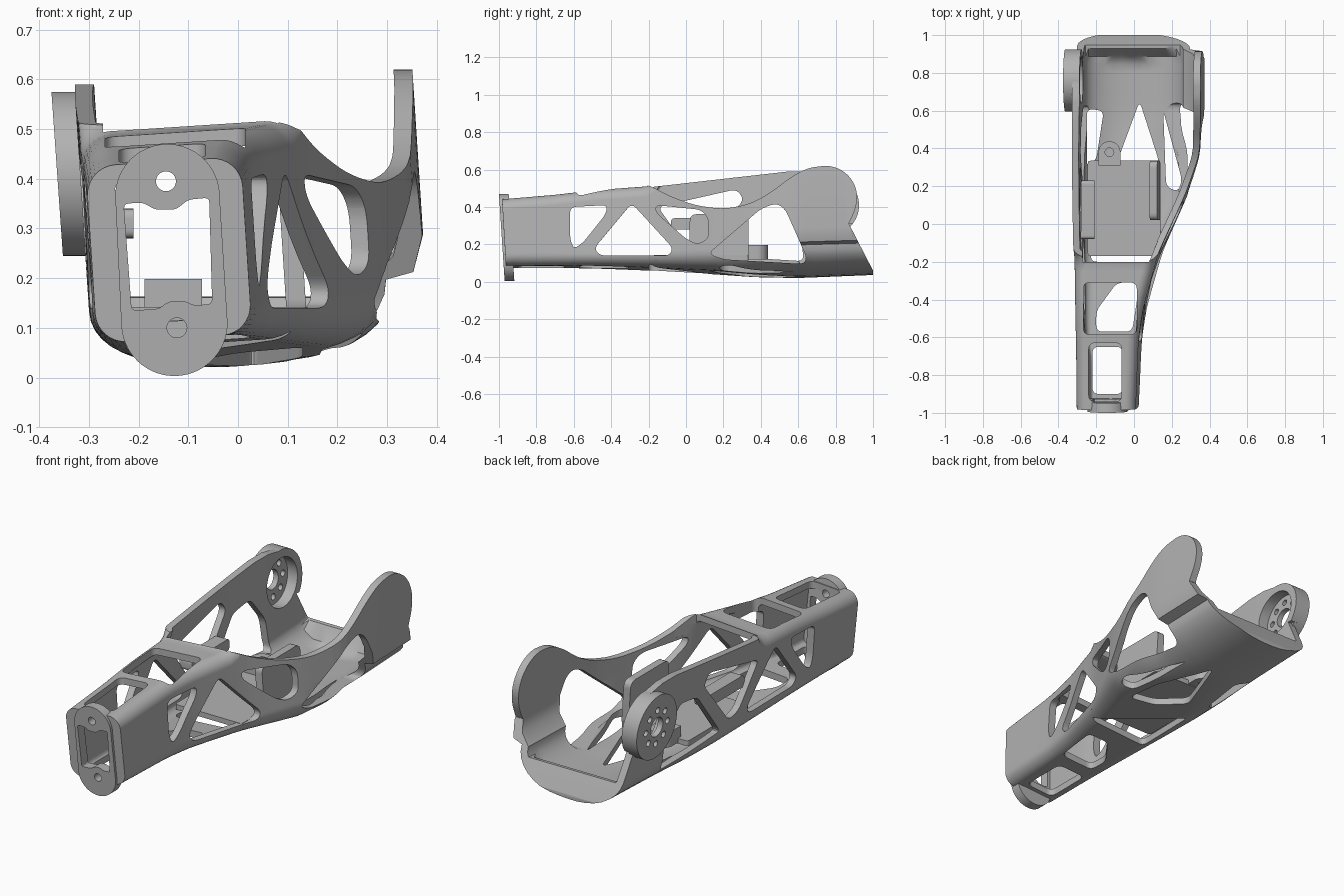
import bpy, bmesh, math
from mathutils import Vector

if "Cube" in bpy.data.objects:
    bpy.data.objects.remove(bpy.data.objects["Cube"], do_unlink=True)

grey = bpy.data.materials.new("plain grey")
grey.use_nodes = True
grey.diffuse_color = (.45, .45, .45, 1)
grey.node_tree.nodes["Principled BSDF"].inputs["Base Color"].default_value = (.45, .45, .45, 1)


def make(name, bm):
    bmesh.ops.recalc_face_normals(bm, faces=bm.faces)
    mesh = bpy.data.meshes.new(name)
    bm.to_mesh(mesh)
    bm.free()
    obj = bpy.data.objects.new(name, mesh)
    bpy.context.scene.collection.objects.link(obj)
    mesh.materials.append(grey)
    return obj


def rounded(points, r=.035, steps=5):
    """Replace each corner of a polygon with a small curve."""
    out, n = [], len(points)
    for i in range(n):
        a, p, b = (Vector(points[k % n]) for k in (i - 1, i, i + 1))
        u = p + (a - p).normalized() * min(r, (a - p).length * .45)
        v = p + (b - p).normalized() * min(r, (b - p).length * .45)
        for s in range(steps + 1):
            t = s / steps
            out.append(u * (1 - t) ** 2 + p * 2 * t * (1 - t) + v * t * t)
    return out


def softened(points):
    """Round an open line, keeping its two ends."""
    return [points[0]] + rounded(points, .08)[6:-6] + [points[-1]]


def arc(cx, cy, r, start=0, end=360, n=32):
    full = end - start == 360
    angles = [math.radians(start + (end - start) * i / (n if full else n - 1)) for i in range(n)]
    return [(cx + r * math.cos(a), cy + r * math.sin(a)) for a in angles]


def rect(a, b, c, d):
    return [(a, c), (b, c), (b, d), (a, d)]


def clamp(v):
    return max(0, min(1, v))


def prism(name, axis, points, lo, hi):
    """Extrude a flat outline along one axis."""
    place = {"x": lambda p, h: (h, p[0], p[1]),
             "y": lambda p, h: (p[0], h, p[1]),
             "z": lambda p, h: (p[0], p[1], h)}[axis]
    bm = bmesh.new()
    rings = [[bm.verts.new(place(p, h)) for p in points] for h in (lo, hi)]
    for ring in rings:
        bm.faces.new(ring)
    n = len(points)
    for i in range(n):
        j = (i + 1) % n
        bm.faces.new((rings[0][i], rings[0][j], rings[1][j], rings[1][i]))
    return make(name, bm)


def finish(obj, cutters=(), warp=None):
    """Cut the openings, bend the result into place and set the shading."""
    for c in cutters:
        c.hide_render = True
        mod = obj.modifiers.new("cut", "BOOLEAN")
        mod.operation, mod.solver, mod.object = "DIFFERENCE", "EXACT", c
    bpy.context.view_layer.update()
    deps = bpy.context.evaluated_depsgraph_get()
    mesh = bpy.data.meshes.new_from_object(obj.evaluated_get(deps))
    obj.modifiers.clear()
    obj.data = mesh
    for c in cutters:
        bpy.data.objects.remove(c, do_unlink=True)
    if warp:
        for v in mesh.vertices:
            v.co = warp(v.co.copy())
    bpy.ops.object.select_all(action="DESELECT")
    obj.select_set(True)
    bpy.context.view_layer.objects.active = obj
    bpy.ops.object.shade_smooth_by_angle(angle=math.radians(32))
    obj.modifiers.new("even shading", "WEIGHTED_NORMAL").keep_sharp = True


# Body sections: y, left, right, bottom, top, corner width, corner height, wall
KEYS = [
    (-1.1, -.295, .012, .078, .425, .06, .06, .057),
    (-.68, -.297, .03, .08, .46, .06, .06, .055),
    (-.6, -.298, .035, .08, .47, .06, .06, .035),
    (-.45, -.3, .058, .077, .485, .07, .06, .035),
    (-.16, -.303, .14, .067, .503, .09, .07, .035),
    (-.08, -.305, .173, .062, .7, .1, .08, .035),
    (.16, -.307, .28, .05, .75, .13, .1, .035),
    (.37, -.307, .356, .033, .75, .2, .13, .035),
    (.6, -.305, .373, .025, .75, .27, .155, .038),
    (1.1, -.305, .373, .045, .75, .28, .15, .038)]


def linear(y):
    y = min(max(y, KEYS[0][0]), KEYS[-1][0])
    for a, b in zip(KEYS, KEYS[1:]):
        if y <= b[0]:
            t = (y - a[0]) / (b[0] - a[0])
            return [p + (q - p) * t for p, q in zip(a[1:], b[1:])]


def section(y, inner):
    samples = [linear(y + d) for d in (-.04, -.02, 0, .02, .04)]
    xl, xr, zb, zt, rx, rz, wall = (sum(s) / 5 for s in zip(*samples))
    mid, top = (xl + xr) / 2, .06
    t = wall if inner else 0
    v = min(t, .035)
    step = .08 * clamp((y - .16) / .34)
    xl, xr, zb, zt = xl + t, xr - t, zb + v, zt - v
    rx, rz, top = max(rx - t, .015), max(rz - v, .015), max(top - t, .015)
    corners = [(xr - top, zt - top, top, top), (xl + top, zt - top, top, top),
               (xl + rx, zb + rz, rx, rz), (xr - step - rx, zb + rz, rx, rz)]
    flat = []
    for k, (cx, cz, a, b) in enumerate(corners):
        for i in range(9):
            w = math.radians(90 * k + 90 * i / 8)
            flat.append((cx + a * math.cos(w), cz + b * math.sin(w)))
    # outward ledge below the right cuff wall
    ledge = zb + rz + v
    flat += [(xr - step * .3, ledge + .012), (xr, ledge + .085)]
    lean = .06 * clamp((-.85 - y) / .1)
    # the cuff floor curls up into a straight lip at the open end
    floor = .135 * clamp((y - .8) / .13) ** 2 + .03 if inner else 0
    return [(x - .065 * (z - .26), y + lean * (.45 - z), max(floor, z + .065 * (x - mid)))
            for x, z in flat]


# Hollow body lofted along its length
bm = bmesh.new()
stations = [-.985 + 2.035 * i / 50 for i in range(51)]
skins = [[[bm.verts.new(p) for p in section(y, inner)] for y in stations] for inner in (False, True)]
count = len(skins[0][0])
for i in range(count):
    j = (i + 1) % count
    for skin in skins:
        for a, b in zip(skin, skin[1:]):
            bm.faces.new((a[i], a[j], b[j], b[i]))
    for end in (0, -1):
        o, n = skins[0][end], skins[1][end]
        bm.faces.new((o[i], o[j], n[j], n[i]))
bmesh.ops.triangulate(bm, faces=bm.faces)
body = make("forearm_body", bm)

# Rims of the two side walls and the slanted cuff end
DISC = (.76, .41)
outside = [(1.2, .31), (1.2, 1), (-.2, 1)]
left_rim = [(-.2, .505), (.55, .59), (.66, .59)] + arc(*DISC, .165, -36.5, 95)[::-1]
right_rim = softened([(-.2, .516), (-.15, .492), (-.08, .455), (.05, .408), (.2, .388), (.34, .415),
                      (.45, .475), (.56, .56), (.65, .608)] + arc(.745, .45, .17, -5, 95, 14)[::-1]
                     + [(.905, .385), (.87, .31)])
cuff_end = [(.87, .312), (1, .06), (1, -.2), (1.2, -.2), (1.2, .312)]
cuts = [prism("cutter", "x", left_rim + outside, -.6, .02),
        prism("cutter", "x", right_rim + outside, .02, .6),
        prism("cutter", "x", cuff_end, -.7, .7),
        prism("cutter", "z", [(-.272, -.2), (.08, -.2), (.125, -.09), (-.272, -.09)], .42, .9)]

# Truss windows in the walls, floor and roof
front_window = [(-.62, .4), (-.42, .41), (-.43, .36), (-.55, .21), (-.6, .175), (-.62, .23)]
triangle = [(-.29, .42), (-.49, .18), (-.46, .14), (-.09, .14), (-.07, .18)]
right_windows = [
    front_window, triangle,
    [(-.16, .41), (.08, .385), (.12, .34), (.12, .23), (.06, .2), (0, .23), (-.16, .37)],
    [(.12, .15), (.2, .12), (.63, .095), (.645, .13), (.53, .39), (.48, .42), (.4, .39)]]
left_windows = [
    front_window, triangle,
    [(-.15, .4), (.27, .495), (.31, .44), (.08, .17), (0, .19)],
    [(.15, .14), (.63, .11), (.61, .28), (.5, .42), (.36, .4)]]
floor_windows = [
    rect(-.22, -.06, -.9, -.65),
    [(-.2, -.57), (-.01, -.57), (.03, -.31), (-.09, -.31), (-.2, -.46)],
    [(-.2, .18), (-.23, -.2), (.12, -.2)],
    [(.03, .65), (-.1, .3), (.0, .16), (.13, .12), (.13, .34)],
    [(-.25, .61), (-.16, .6), (-.2, .34), (-.25, .3)],
    [(.155, .6), (.17, .2), (.23, .17), (.255, .23)]]
roof_windows = [rect(-.24, -.065, -.94, -.63), rect(-.268, .015, -.585, -.31)]
for axis, windows, lo, hi in (("x", right_windows, -.06, .6), ("x", left_windows, -.6, -.2),
                              ("z", floor_windows, -.1, .145), ("z", roof_windows, .38, .6)):
    cuts += [prism("cutter", axis, rounded(w), lo, hi) for w in windows]
cuts.append(prism("cutter", "x", arc(*DISC, .125), -.6, -.2))
SCREWS = ((-.145, .395), (-.123, .1))
cuts += [prism("cutter", "y", arc(*p, .02), -1.1, -.93) for p in SCREWS]
finish(body, cuts)

# Wrist mounting plate with its motor opening and screw holes
outline = arc(-.142, .365, .105, 0, 180) + arc(-.128, .11, .107, 180, 360)
opening = [(-.23, .35), (-.19, .352), (-.168, .338), (-.125, .338), (-.1, .358), (-.058, .362),
           (-.052, .148), (-.09, .145), (-.108, .155), (-.14, .153), (-.16, .138), (-.214, .135)]
plate = prism("wrist_plate", "y", outline, -1, -.948)
finish(plate,
       [prism("cutter", "y", rounded(opening, .01, 3), -1.1, -.8)]
       + [prism("cutter", "y", arc(*p, .02), -1.1, -.8) for p in SCREWS],
       lambda c: c + Vector((0, .065 * (.47 - c.z), 0)))

# Elbow disc: cup facing inward, bore and ring of bolt holes
disc = prism("elbow_disc", "x", arc(*DISC, .165, n=64), -.364, -.3)
finish(disc,
       [prism("cutter", "x", arc(*DISC, .126, n=48), -.335, -.2),
        prism("cutter", "x", arc(*DISC, .05), -.5, -.25)]
       + [prism("cutter", "x", arc(*p, .016, n=16), -.5, -.25) for p in arc(*DISC, .088, n=8)],
       lambda c: c + Vector((-.07 * (c.z - DISC[1]), 0, 0)))

# Inner tray with side plates and a screw post
finish(prism("tray_floor", "z", rounded(rect(-.245, .14, -.17, .335), .015), .115, .142))
finish(prism("tray_right_plate", "x", rounded(rect(.02, .335, .118, .362), .04), .09, .13),
       warp=lambda c: c + Vector((-.065 * (c.z - .25), 0, 0)))
finish(prism("tray_left_bar", "x", rounded(rect(-.08, .23, .28, .34), .02), -.28, -.21))
post = arc(-.13, .38, .058, 0, 180) + [(-.188, .31), (-.072, .31)]
finish(prism("screw_post", "z", post, .12, .198),
       [prism("cutter", "z", arc(-.13, .38, .023), 0, .4)])
